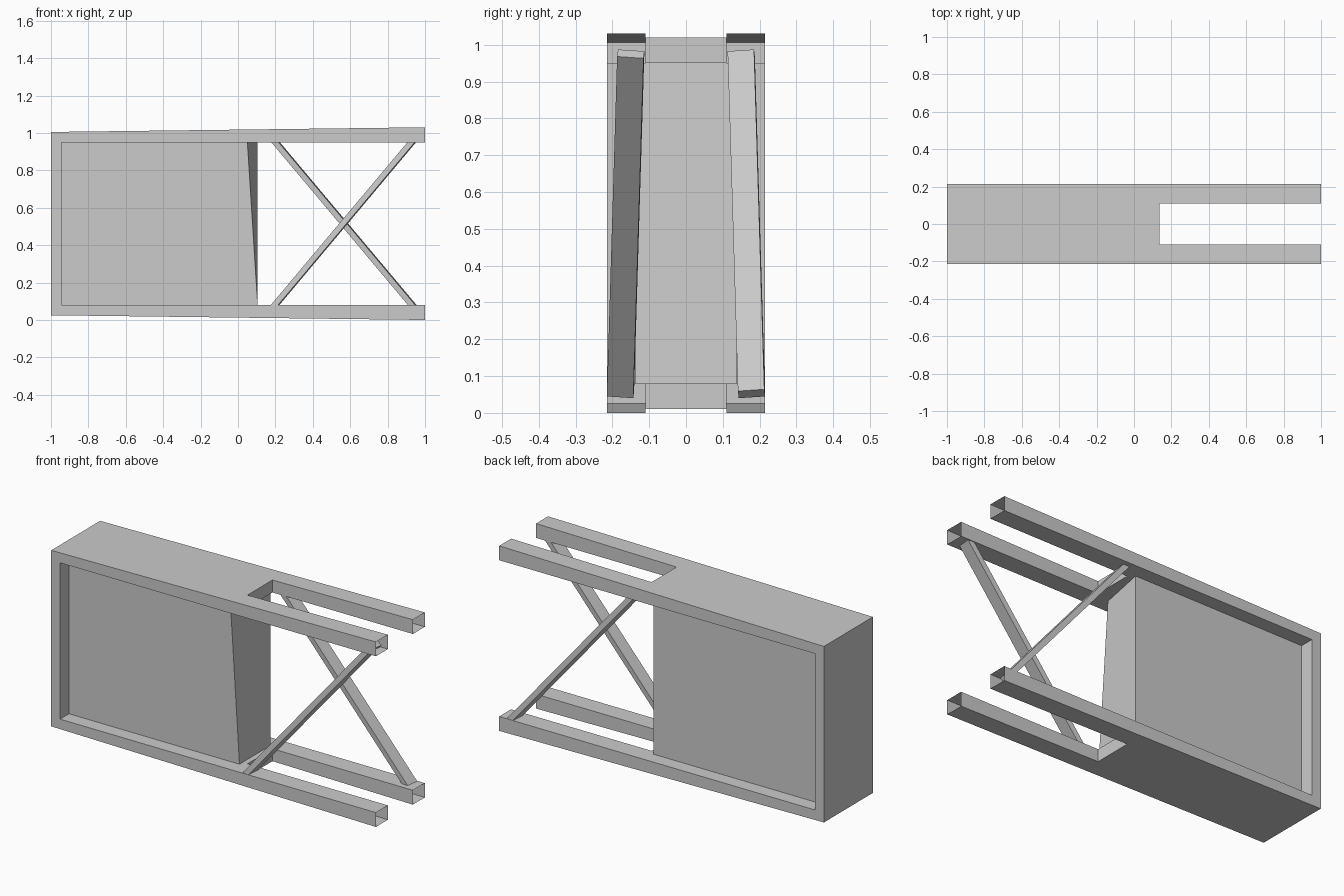
import bpy, bmesh
from mathutils import Vector, Matrix

if "Cube" in bpy.data.objects:
    bpy.data.objects.remove(bpy.data.objects["Cube"])

Y, YI = 0.215, 0.11            # outer and inner rail sides
XL, XP, XH, XR = -1, -0.945, 0.135, 1   # left end, post inside, slot start, right end
ZB, ZT = 0.08, 0.95            # inside faces of bottom and top rails


def top(x):
    return 1.0175 + 0.0125 * x


def bottom(x):
    return 0.0125 - 0.0125 * x


def make(name, faces):
    bm = bmesh.new()
    for f in faces:
        bm.faces.new([bm.verts.new(p) for p in f])
    bmesh.ops.remove_doubles(bm, verts=bm.verts, dist=1e-5)
    bmesh.ops.recalc_face_normals(bm, faces=bm.faces)
    me = bpy.data.meshes.new(name)
    bm.to_mesh(me)
    bm.free()
    ob = bpy.data.objects.new(name, me)
    bpy.context.collection.objects.link(ob)
    return ob


# Hollow frame: slotted top and bottom slabs joined by an end post, rail ends open
faces = []
for outer, zi in ((top, ZT), (bottom, ZB)):
    for zf, x0 in ((outer, XL), (lambda x, z=zi: z, XP)):
        # U-shaped skin: solid part plus two prongs
        faces.append([(x0, -Y, zf(x0)), (XH, -Y, zf(XH)), (XH, -YI, zf(XH)),
                      (XH, YI, zf(XH)), (XH, Y, zf(XH)), (x0, Y, zf(x0))])
        for a, b in ((-Y, -YI), (YI, Y)):
            faces.append([(XH, a, zf(XH)), (XR, a, zf(XR)),
                          (XR, b, zf(XR)), (XH, b, zf(XH))])
    # slot walls
    for y in (-YI, YI):
        faces.append([(XH, y, zi), (XR, y, zi), (XR, y, outer(XR)), (XH, y, outer(XH))])
    faces.append([(XH, -YI, zi), (XH, YI, zi), (XH, YI, outer(XH)), (XH, -YI, outer(XH))])
# post faces
for x, z0, z1 in ((XL, bottom(XL), top(XL)), (XP, ZB, ZT)):
    faces.append([(x, -Y, z0), (x, Y, z0), (x, Y, z1), (x, -Y, z1)])
# C-shaped sides
for y in (-Y, Y):
    faces.append([(x, y, z) for x, z in (
        (XL, bottom(XL)), (XH, bottom(XH)), (XR, bottom(XR)), (XR, ZB), (XH, ZB), (XP, ZB),
        (XP, ZT), (XH, ZT), (XR, ZT), (XR, top(XR)), (XH, top(XH)), (XL, top(XL)))])
make("frame", faces)

# Recessed core panel with a slanted front corner
P, XE = 0.137, 0.105
f = [(XP, -P, ZB), (XE, -P, ZB), (0.05, -P, ZT), (XP, -P, ZT)]
b = [(XP, P, ZB), (XE, P, ZB), (XE, P, ZT), (XP, P, ZT)]
make("core_panel", [f, b] + [[f[i], f[(i + 1) % 4], b[(i + 1) % 4], b[i]] for i in range(4)])


# Diagonal braces: the back one is the front one turned half round
def brace(name, turn):
    lo, hi = Vector((0.175, -0.178, 0.052)), Vector((0.95, -0.15, 0.975))
    axis = (hi - lo).normalized()
    w = Vector((0, 1, -0.12))
    w = (w - axis * w.dot(axis)).normalized()
    t = axis.cross(w) * 0.015
    w = w * 0.036
    ring = [w + t, t - w, -w - t, w - t]
    a, c = [lo + r for r in ring], [hi + r for r in ring]
    ob = make(name, [a, c] + [[a[i], a[(i + 1) % 4], c[(i + 1) % 4], c[i]] for i in range(4)])
    if turn:
        pivot = Matrix.Translation((0.565, 0, 0))
        ob.data.transform(pivot @ Matrix.Rotation(3.14159265, 4, 'Z') @ pivot.inverted())


brace("front_brace", False)
brace("back_brace", True)
